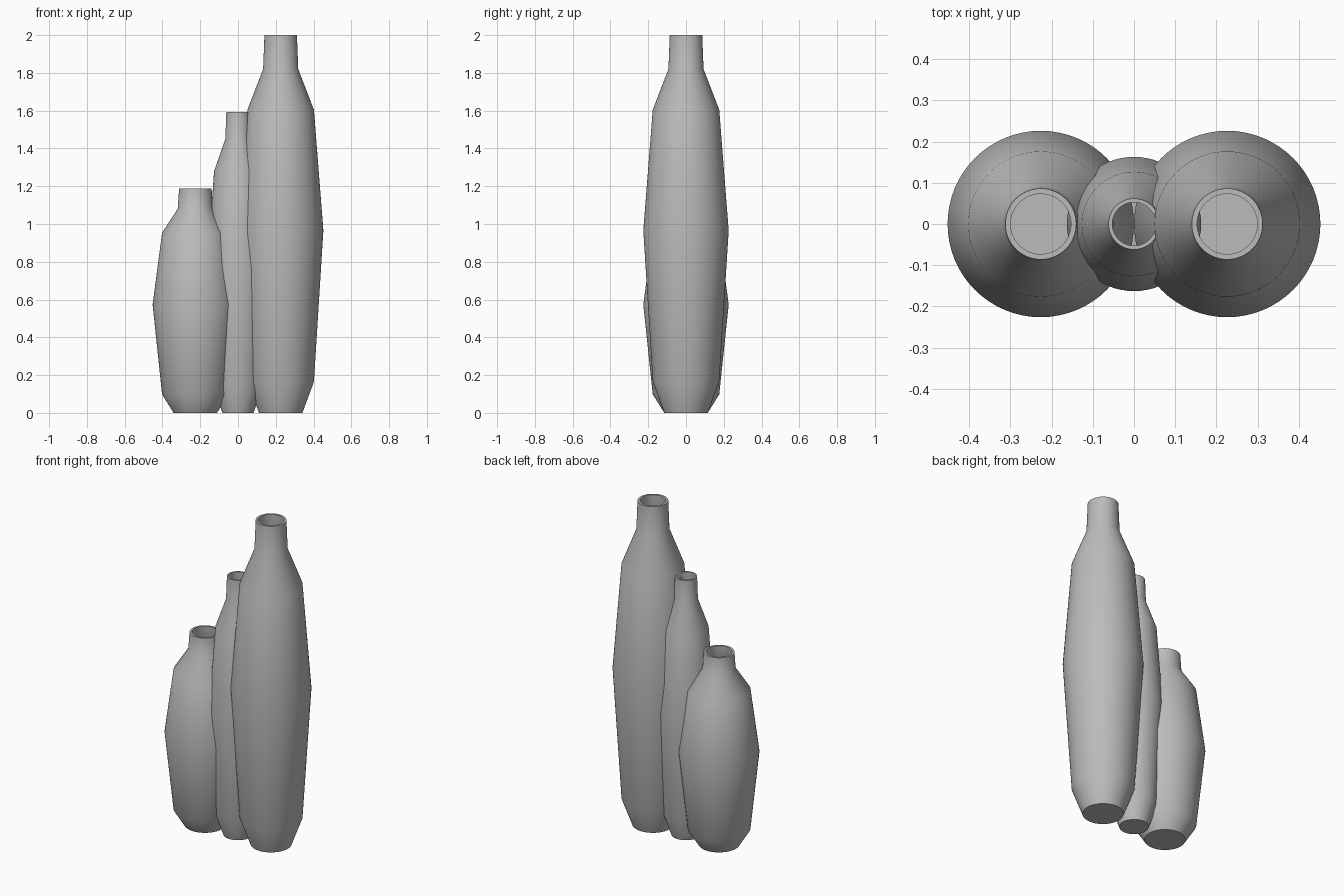
import bpy, bmesh, math
from mathutils import Vector

default = bpy.data.objects.get("Cube")
if default:
    bpy.data.objects.remove(default, do_unlink=True)

# Single glaze colour
glaze = bpy.data.materials.new("grey_glaze")
glaze.use_nodes = True
colour = (0.5, 0.5, 0.5, 1)
glaze.diffuse_color = colour
glaze.node_tree.nodes["Principled BSDF"].inputs["Base Color"].default_value = colour

# Outer bottle outline as (radius, height), from foot to lip
OUTLINE = [(0.115, 0), (0.176, 0.165), (0.226, 0.965),
           (0.176, 1.605), (0.093, 1.82), (0.086, 2.0)]
WALL = 0.013
FLOOR = 0.015


def make_bottle(name, x, width, height):
    """Lathe a hollow bottle with a thin wall and a flat lip."""
    inner = [(r - WALL, max(z, FLOOR)) for r, z in reversed(OUTLINE)]
    profile = [(0, 0)] + OUTLINE + inner + [(0, FLOOR)]
    bm = bmesh.new()
    verts = [bm.verts.new((r * width, 0, z * height)) for r, z in profile]
    edges = [bm.edges.new(pair) for pair in zip(verts, verts[1:])]
    bmesh.ops.spin(bm, geom=verts + edges, cent=Vector(), axis=Vector((0, 0, 1)),
                   angle=math.tau, steps=64, use_merge=False, use_duplicate=False)
    bmesh.ops.remove_doubles(bm, verts=bm.verts, dist=0.0001)
    bmesh.ops.recalc_face_normals(bm, faces=bm.faces)
    mesh = bpy.data.meshes.new(name)
    bm.to_mesh(mesh)
    bm.free()
    mesh.materials.append(glaze)
    bottle = bpy.data.objects.new(name, mesh)
    bottle.location.x = x
    bpy.context.collection.objects.link(bottle)
    bpy.ops.object.select_all(action="DESELECT")
    bottle.select_set(True)
    bpy.context.view_layer.objects.active = bottle
    bpy.ops.object.shade_smooth_by_angle(angle=math.radians(40))


# Three overlapping bottles in a row
make_bottle("tall_bottle", 0.226, 1, 1)
make_bottle("slim_bottle", 0, 0.72, 0.797)
make_bottle("short_bottle", -0.226, 1, 0.594)
